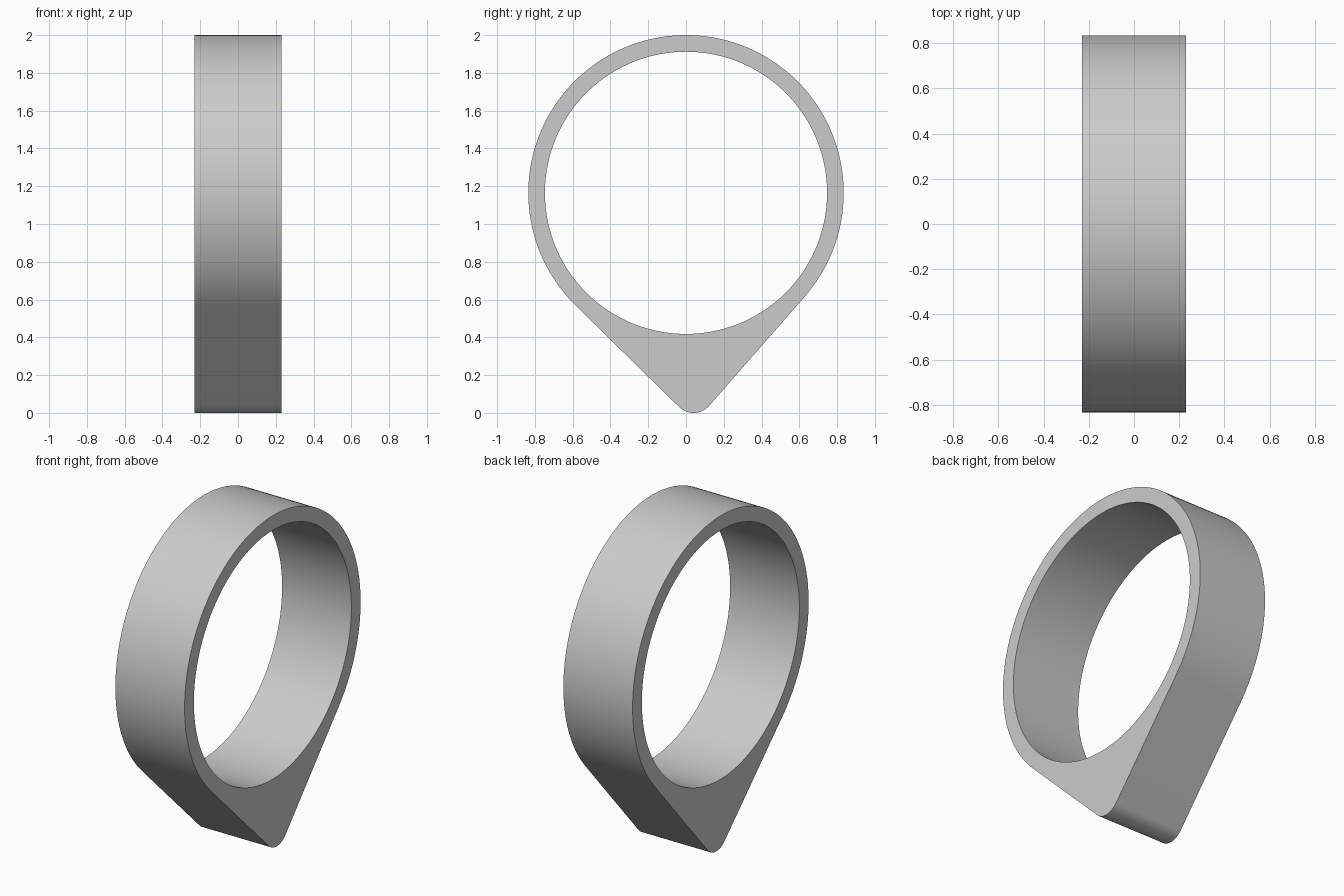
import bpy
import bmesh
from math import sin, cos, pi, acos, atan2, hypot, radians

cube = bpy.data.objects.get("Cube")
if cube:
    bpy.data.objects.remove(cube, do_unlink=True)

WIDTH = 0.46
RING_Z, OUTER_R, INNER_R = 1.165, 0.835, 0.747
TIP_Y, TIP_R = 0.04, 0.11


def arc(cy, cz, r, start, end, steps):
    """Points on an arc in the YZ plane, angles measured from straight down."""
    angles = [start + (end - start) * i / steps for i in range(steps + 1)]
    return [(cy + r * sin(a), cz - r * cos(a)) for a in angles]


# Outer outline: ring circle and rounded tip joined by their common tangents
drop = RING_Z - TIP_R
tilt = atan2(TIP_Y, drop)
spread = acos((OUTER_R - TIP_R) / hypot(TIP_Y, drop))
right, left = tilt + spread, tilt - spread
outline = arc(0, RING_Z, OUTER_R, right, left + 2 * pi, 120)
outline += arc(TIP_Y, TIP_R, TIP_R, left, right, 24)
hole = arc(0, RING_Z, INNER_R, 0, 2 * pi, 144)[:-1]

# Fill the side profile around the hole, then extrude across the width
bm = bmesh.new()
edges = []
for loop in (outline, hole):
    verts = [bm.verts.new((-WIDTH / 2, y, z)) for y, z in loop]
    edges += [bm.edges.new((v, verts[i - 1])) for i, v in enumerate(verts)]
bmesh.ops.triangle_fill(bm, edges=edges, use_beauty=True, normal=(-1, 0, 0))
side = bmesh.ops.extrude_face_region(bm, geom=bm.faces[:], use_keep_orig=True)
moved = [g for g in side["geom"] if isinstance(g, bmesh.types.BMVert)]
bmesh.ops.translate(bm, verts=moved, vec=(WIDTH, 0, 0))
bmesh.ops.recalc_face_normals(bm, faces=bm.faces[:])

mesh = bpy.data.meshes.new("pointed_ring")
bm.to_mesh(mesh)
bm.free()
ring = bpy.data.objects.new("pointed_ring", mesh)
bpy.context.collection.objects.link(ring)

# Plain grey finish
grey = bpy.data.materials.new("plain grey")
grey.use_nodes = True
colour = (0.6, 0.6, 0.6, 1)
grey.diffuse_color = colour
grey.node_tree.nodes["Principled BSDF"].inputs["Base Color"].default_value = colour
mesh.materials.append(grey)

# Smooth curved walls, crisp rims
bpy.ops.object.select_all(action="DESELECT")
ring.select_set(True)
bpy.context.view_layer.objects.active = ring
bpy.ops.object.shade_smooth_by_angle(angle=radians(30))
